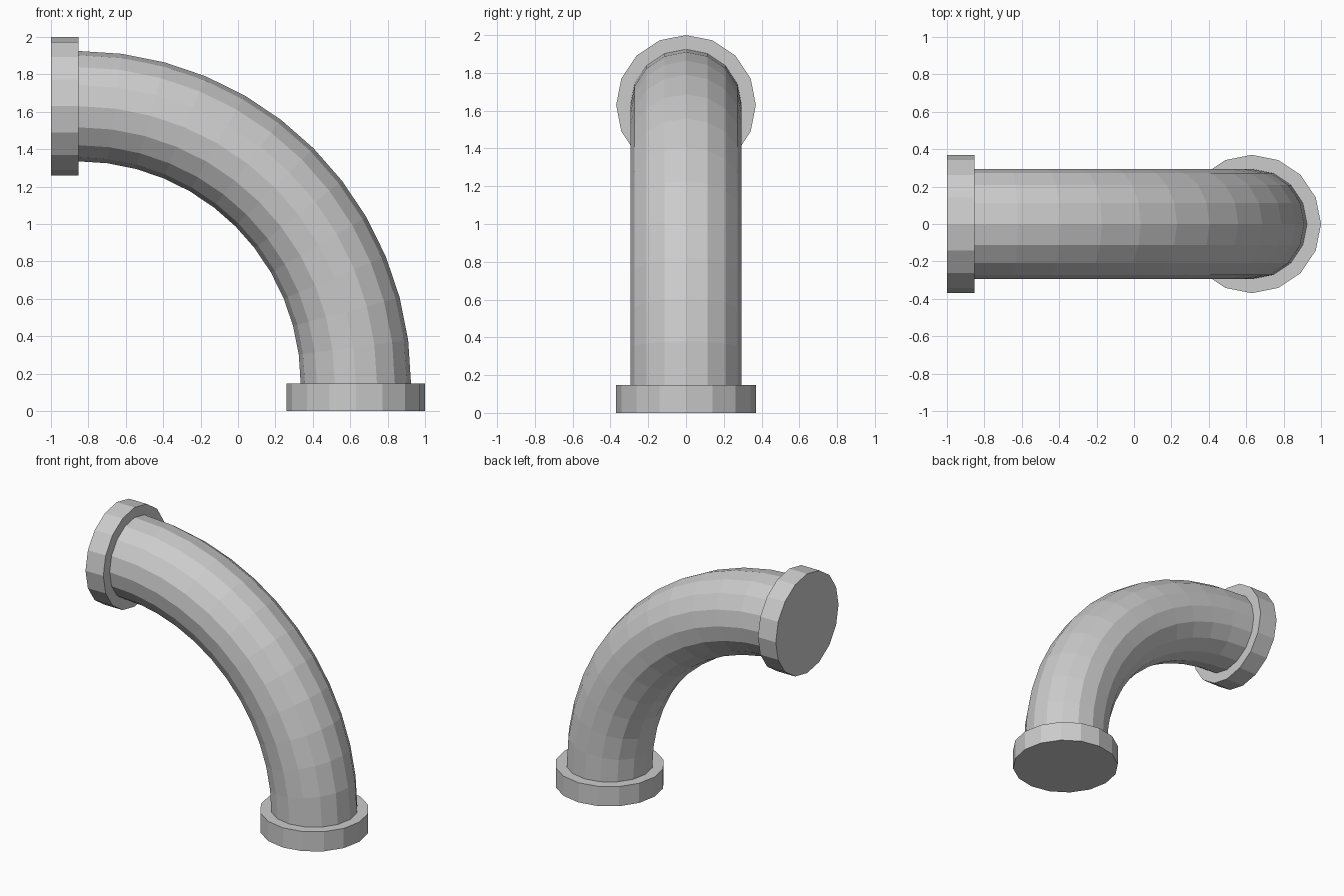
import bpy, bmesh, math
from mathutils import Matrix, Vector

if "Cube" in bpy.data.objects:
    bpy.data.objects.remove(bpy.data.objects["Cube"])

SIDES = 16
PIPE_R, FLANGE_R, FLANGE_H = 0.295, 0.37, 0.147
AXIS = 0.63                                   # flange centre: x at the bottom, 1 + z at the top
PIVOT = Vector((-1 + FLANGE_H, 0, FLANGE_H))  # centre of the quarter bend


def flange(name, location, rotation):
    bpy.ops.mesh.primitive_cylinder_add(vertices=SIDES, radius=FLANGE_R, depth=FLANGE_H,
                                        location=location, rotation=rotation)
    bpy.context.object.name = name


# End flanges
flange("bottom_flange", (AXIS, 0, FLANGE_H / 2), (0, 0, 0))
flange("side_flange", (-1 + FLANGE_H / 2, 0, 1 + AXIS), (0, math.pi / 2, 0))

# Quarter-bend pipe: a ring spun around the pivot
bm = bmesh.new()
ring = bmesh.ops.create_circle(bm, segments=SIDES, radius=PIPE_R,
                               matrix=Matrix.Translation((AXIS, 0, FLANGE_H)))
bmesh.ops.spin(bm, geom=ring["verts"] + bm.edges[:], cent=PIVOT, axis=(0, -1, 0),
               angle=math.pi / 2, steps=12)
bmesh.ops.recalc_face_normals(bm, faces=bm.faces)
mesh = bpy.data.meshes.new("elbow_pipe")
bm.to_mesh(mesh)
bm.free()
bpy.context.collection.objects.link(bpy.data.objects.new("elbow_pipe", mesh))
